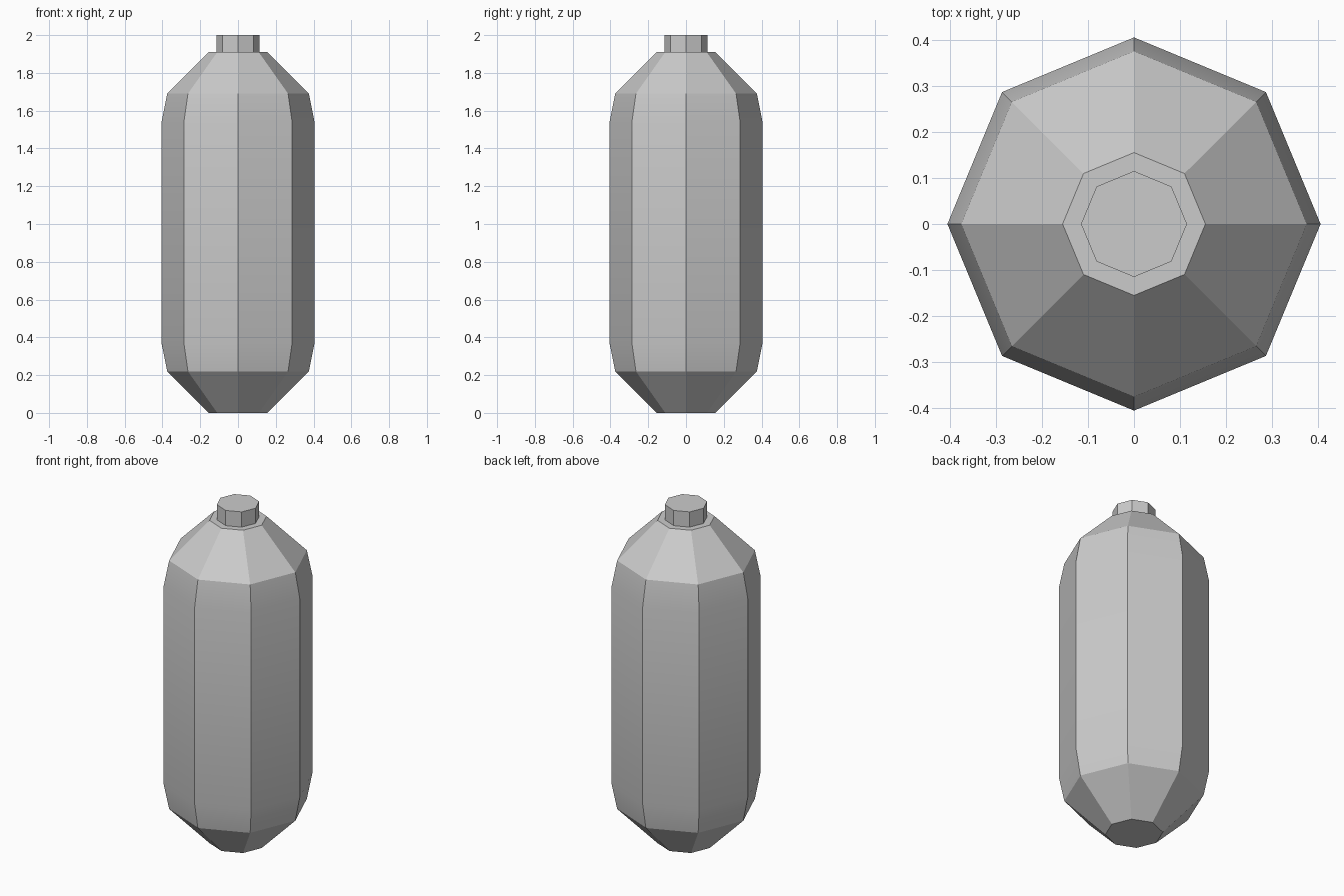
import bpy, bmesh
from math import cos, sin, pi, radians

cube = bpy.data.objects.get("Cube")
if cube:
    bpy.data.objects.remove(cube, do_unlink=True)

SIDES = 8

grey = bpy.data.materials.new("plain_grey")
grey.use_nodes = True
colour = (0.6, 0.6, 0.6, 1)
grey.diffuse_color = colour
grey.node_tree.nodes["Principled BSDF"].inputs["Base Color"].default_value = colour


def lathe(name, profile):
    """Closed eight-sided solid from (radius, height) rings, bottom to top."""
    bm = bmesh.new()
    rings = [[bm.verts.new((r * cos(2 * pi * i / SIDES), r * sin(2 * pi * i / SIDES), z))
              for i in range(SIDES)] for r, z in profile]
    for low, high in zip(rings, rings[1:]):
        for i in range(SIDES):
            j = (i + 1) % SIDES
            bm.faces.new((low[i], low[j], high[j], high[i]))
    bm.faces.new(rings[0][::-1])
    bm.faces.new(rings[-1])
    mesh = bpy.data.meshes.new(name)
    bm.to_mesh(mesh)
    bm.free()
    mesh.materials.append(grey)
    obj = bpy.data.objects.new(name, mesh)
    bpy.context.collection.objects.link(obj)
    bpy.ops.object.select_all(action="DESELECT")
    obj.select_set(True)
    bpy.context.view_layer.objects.active = obj
    bpy.ops.object.shade_smooth_by_angle(angle=radians(30))
    return obj


# Tank body with tapered ends and softly rounded shoulders
lathe("tank_body", [(0.155, 0), (0.375, 0.22), (0.405, 0.37),
                    (0.405, 1.54), (0.375, 1.69), (0.155, 1.91)])

# Cap on the neck
lathe("neck_cap", [(0.115, 1.91), (0.115, 2.0)])
